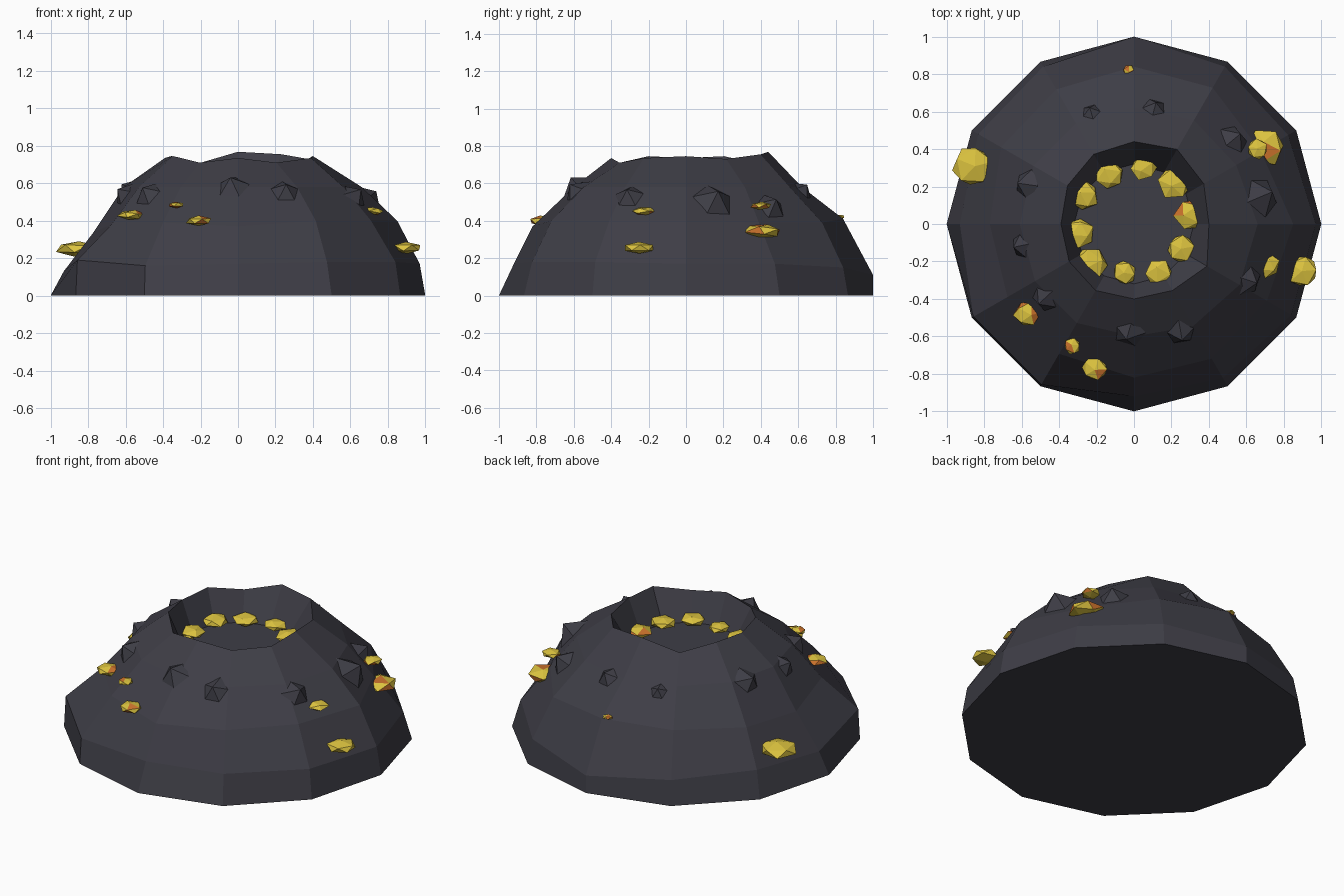
import bpy, bmesh, math, random
from mathutils import Vector, Matrix
from mathutils.bvhtree import BVHTree

if "Cube" in bpy.data.objects:
    bpy.data.objects.remove(bpy.data.objects["Cube"])

random.seed(4)


def material(name, rgb):
    m = bpy.data.materials.new(name)
    m.diffuse_color = (*rgb, 1)
    m.use_nodes = True
    m.node_tree.nodes["Principled BSDF"].inputs["Base Color"].default_value = m.diffuse_color
    return m


ROCK = material("dark rock", (0.048, 0.047, 0.061))
GOLD = material("yellow ore", (0.72, 0.55, 0.05))
ORANGE = material("orange ore", (0.6, 0.17, 0.025))


def make_object(name, bm, mats):
    bmesh.ops.recalc_face_normals(bm, faces=bm.faces)
    mesh = bpy.data.meshes.new(name)
    bm.to_mesh(mesh)
    bm.free()
    for m in mats:
        mesh.materials.append(m)
    ob = bpy.data.objects.new(name, mesh)
    bpy.context.collection.objects.link(ob)
    return ob


# Mound: twelve-sided rings from the base up over the rim and down to the crater floor
# Each ring: radii every 30 degrees, then heights
rings = [
    ([1.0] * 12, [0.0]),
    ([.97, .95, .97, 1.0, .97, .96, .93, .99, .99, .92, .95, .97],
     [.17, .17, .15, .11, .15, .17, .13, .19, .16, .17, .18, .18]),
    ([.85, .78, .84, .84, .83, .82, .77, .78, .80, .82, .83, .82],
     [.40, .39, .39, .41, .40, .38, .34, .38, .39, .37, .40, .40]),
    ([.66, .63, .64, .62, .62, .62, .61, .61, .61, .60, .63, .65], [.58]),
    ([.40, .43, .46, .44, .43, .41, .39, .40, .41, .40, .41, .45],
     [.745, .73, .755, .768, .705, .745, .735, .745, .71, .735, .71, .735]),
    ([.32] * 12, [.55]),
]
bm = bmesh.new()
loops = []
for radii, heights in rings:
    loop = []
    for i, r in enumerate(radii):
        a = math.radians(30 * i)
        z = heights[i % len(heights)]
        loop.append(bm.verts.new((r * math.cos(a), r * math.sin(a), z)))
    loops.append(loop)
for lo, hi in zip(loops, loops[1:]):
    for i in range(12):
        j = (i + 1) % 12
        bm.faces.new((lo[i], lo[j], hi[j], hi[i]))
bm.faces.new(loops[0][::-1])
bm.faces.new(loops[-1])
bm.normal_update()
surface = BVHTree.FromBMesh(bm)
make_object("crater_mound", bm, [ROCK])


# Ore nuggets: flattened, roughened icosahedra with optional orange facets
def nugget(name, x, y, z, r, orange=0):
    bm = bmesh.new()
    bmesh.ops.create_icosphere(bm, subdivisions=1, radius=1)
    spin = Matrix.Rotation(random.uniform(0, 6.28), 3, 'Z') @ Matrix.Rotation(random.uniform(0, 1), 3, 'X')
    for v in bm.verts:
        p = spin @ v.co * random.uniform(0.95, 1.12)
        v.co = Vector((p.x * r + x, p.y * r + y, p.z * r * 0.38 + z))
    # orange on a fixed number of scattered facets
    for f in random.sample(list(bm.faces), orange):
        f.material_index = 1
    make_object(name, bm, [GOLD, ORANGE])


slope_ore = [
    (-.86, .31, .25, .11, 0), (.70, .41, .345, .10, 4), (.66, .40, .48, .055, 4),
    (.90, -.25, .255, .085, 1), (.71, -.22, .45, .065, 2), (-.57, -.48, .43, .07, 5),
    (-.33, -.65, .485, .045, 6), (-.21, -.77, .40, .068, 3), (-.03, .82, .42, .03, 7),
]
for i, n in enumerate(slope_ore):
    nugget(f"slope_ore_{i + 1}", *n)

crater_ore = [
    (.05, .30, .07, 0), (.22, .22, .09, 0), (.30, .05, .085, 4), (.25, -.13, .075, 0),
    (.13, -.26, .075, 0), (-.05, -.26, .065, 0), (-.23, -.21, .09, 4),
    (-.29, -.05, .08, 0), (-.27, .15, .08, 0), (-.13, .26, .075, 0),
]
for i, (x, y, r, o) in enumerate(crater_ore):
    nugget(f"crater_ore_{i + 1}", x, y, .58, r, o)

# Rock spikes: five-sided pyramids seated on the slope and pointing outward
spikes = [
    (-.03, -.58, .58, .085), (.25, -.58, .55, .085), (.61, -.30, .52, .085),
    (.66, .14, .48, .12), (.53, .45, .47, .10), (.11, .62, .56, .07),
    (-.23, .60, .55, .055), (-.57, .21, .55, .085), (-.62, -.12, .55, .075),
    (-.48, -.40, .54, .085),
]
for i, (x, y, z, r) in enumerate(spikes):
    spot, normal, _, _ = surface.find_nearest(Vector((x, y, z)))
    if normal.z < 0:
        normal = -normal
    place = Matrix.Translation(spot + normal * r * 0.25) @ normal.to_track_quat('Z', 'Y').to_matrix().to_4x4()
    bm = bmesh.new()
    bmesh.ops.create_cone(bm, cap_ends=True, segments=5, radius1=r * 1.1, radius2=0,
                          depth=r * 0.8, matrix=place)
    make_object(f"rock_spike_{i + 1}", bm, [ROCK])
